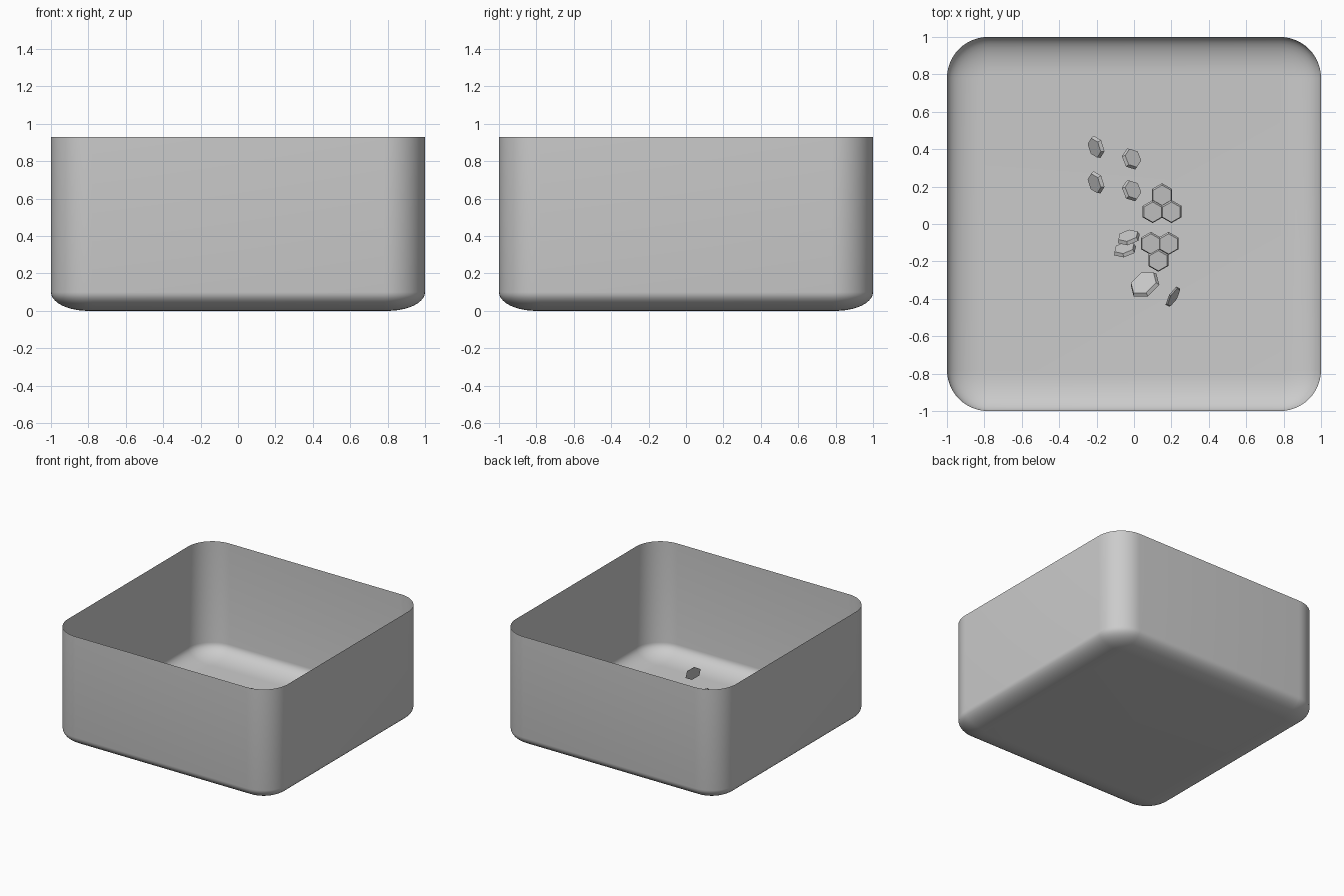
import bpy, bmesh, math
from mathutils import Vector, Matrix

if "Cube" in bpy.data.objects:
    bpy.data.objects.remove(bpy.data.objects["Cube"])


def finish(name, bm, smooth=None):
    me = bpy.data.meshes.new(name)
    bm.to_mesh(me)
    bm.free()
    ob = bpy.data.objects.new(name, me)
    bpy.context.collection.objects.link(ob)
    if smooth:
        bpy.ops.object.select_all(action='DESELECT')
        ob.select_set(True)
        bpy.context.view_layer.objects.active = ob
        bpy.ops.object.shade_smooth_by_angle(angle=math.radians(smooth))
    return ob


def ring(bm, half, rad, z, seg=12):
    # rounded-square loop of vertices
    out = []
    for k, (sx, sy) in enumerate([(1, 1), (-1, 1), (-1, -1), (1, -1)]):
        for i in range(seg + 1):
            a = math.pi / 2 * (k + i / seg)
            out.append(bm.verts.new((sx * (half - rad) + rad * math.cos(a),
                                     sy * (half - rad) + rad * math.sin(a), z)))
    return out


# Open tray: thin shell with a softly rounded lower edge
bm = bmesh.new()
R, N = 0.22, 10
levels = []
for i in range(N + 1):
    t = math.pi / 2 * i / N
    levels.append((0.2 * (1 - math.sin(t)), 0.1 * (1 - math.cos(t))))
levels.append((0, 0.93))
rings = [ring(bm, 1 - inset, R - inset, z) for inset, z in levels]
bm.faces.new(rings[0][::-1])
for lo, hi in zip(rings, rings[1:]):
    for i in range(len(lo)):
        j = (i + 1) % len(lo)
        bm.faces.new((lo[i], lo[j], hi[j], hi[i]))
finish("tray_shell", bm, 40)


def plates(name, centres, radius, normal, thick=0.02, turn=0.0, stretch=1.0):
    # group of thin bevelled hexagonal plates sharing one tilt
    bm = bmesh.new()
    rot = Vector((0, 0, 1)).rotation_difference(Vector(normal)).to_matrix().to_4x4()
    for c in centres:
        m = (Matrix.Translation(c) @ rot @ Matrix.Rotation(math.radians(turn), 4, 'Z')
             @ Matrix.Diagonal((stretch, 1, 1, 1)))
        bmesh.ops.create_cone(bm, cap_ends=True, segments=6, radius1=radius,
                              radius2=radius * 0.88, depth=thick, matrix=m)
    return finish(name, bm)


# Loose hexagonal plates lying above the tray floor
plates("plate_cluster_back", [(0.15, 0.155, 0.2), (0.10, 0.065, 0.2), (0.20, 0.065, 0.2)],
       0.062, (0, -0.15, 1))
plates("plate_cluster_front", [(0.09, -0.105, 0.2), (0.185, -0.105, 0.2), (0.13, -0.195, 0.2)],
       0.062, (0, -0.15, 1))
plates("light_chips", [(-0.01, 0.35, 0.08), (-0.01, 0.18, 0.08)], 0.06, (0.6, 0.3, 0.8), turn=20)
plates("dark_chips", [(-0.205, 0.41, 0.07), (-0.205, 0.22, 0.07)], 0.062, (-0.8, -0.3, 0.6), turn=15)
plates("centre_chips", [(-0.03, -0.07, 0.1), (-0.05, -0.135, 0.1)], 0.065, (-0.2, 0.8, 0.5))
plates("large_chip", [(0.055, -0.32, 0.11)], 0.088, (-0.4, 0.6, 0.7), turn=20)
plates("edge_chip", [(0.21, -0.39, 0.25)], 0.065, (0.75, -0.45, 0.3), 0.008)
